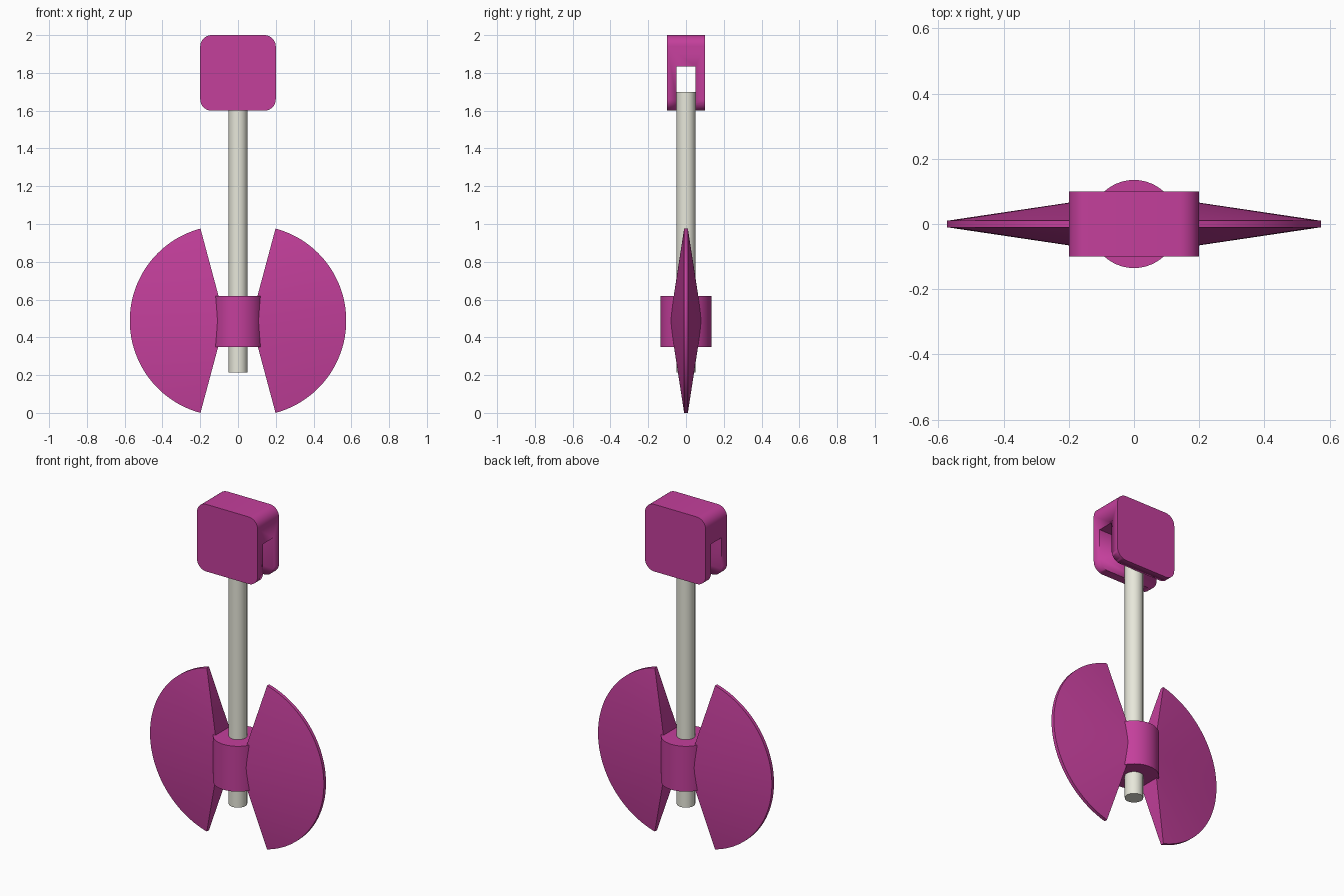
import bpy, bmesh, math
from mathutils import Matrix

if "Cube" in bpy.data.objects:
    bpy.data.objects.remove(bpy.data.objects["Cube"])


def material(name, color):
    m = bpy.data.materials.new(name)
    m.diffuse_color = color
    m.use_nodes = True
    m.node_tree.nodes["Principled BSDF"].inputs["Base Color"].default_value = m.diffuse_color
    return m


MAGENTA = material("magenta", (0.55, 0.05, 0.33, 1))
IVORY = material("ivory", (0.80, 0.80, 0.70, 1))


def finish(name, bm, mat):
    bmesh.ops.recalc_face_normals(bm, faces=bm.faces)
    me = bpy.data.meshes.new(name)
    bm.to_mesh(me)
    bm.free()
    ob = bpy.data.objects.new(name, me)
    bpy.context.collection.objects.link(ob)
    me.materials.append(mat)
    bpy.ops.object.select_all(action='DESELECT')
    ob.select_set(True)
    bpy.context.view_layer.objects.active = ob
    bpy.ops.object.shade_smooth_by_angle(angle=math.radians(30))
    return ob


def cylinder(name, r, z0, z1, mat, segments=48):
    bm = bmesh.new()
    bmesh.ops.create_cone(bm, cap_ends=True, segments=segments, radius1=r, radius2=r,
                          depth=z1 - z0, matrix=Matrix.Translation((0, 0, (z0 + z1) / 2)))
    return finish(name, bm, mat)


# Top block: rounded square extruded front to back
HALF, R, ZC = 0.2, 0.06, 1.8
bm = bmesh.new()
outline = []
for k in range(4):
    a0 = k * math.pi / 2
    sx, sz = ((1, 1), (-1, 1), (-1, -1), (1, -1))[k]
    for i in range(9):
        a = a0 + i / 8 * math.pi / 2
        outline.append(bm.verts.new((sx * (HALF - R) + R * math.cos(a), -0.1,
                                     ZC + sz * (HALF - R) + R * math.sin(a))))
face = bm.faces.new(outline)
ext = bmesh.ops.extrude_face_region(bm, geom=[face], use_keep_orig=True)
bmesh.ops.translate(bm, vec=(0, 0.2, 0),
                    verts=[v for v in ext["geom"] if isinstance(v, bmesh.types.BMVert)])
block = finish("top_block", bm, MAGENTA)

# Slot cut through the underside of the block
bm = bmesh.new()
bmesh.ops.create_cube(bm, size=1, matrix=Matrix.Translation((0, 0, 1.6675))
                      @ Matrix.Diagonal((1, 0.1, 0.335, 1)))
cutter = finish("slot_cutter", bm, MAGENTA)
cutter.hide_render = True
cutter.hide_set(True)
cut = block.modifiers.new("slot", 'BOOLEAN')
cut.operation = 'DIFFERENCE'
cut.solver = 'EXACT'
cut.object = cutter
bpy.context.view_layer.objects.active = block
bpy.ops.object.modifier_apply(modifier=cut.name)
bpy.data.objects.remove(cutter)

# Shaft and hub
cylinder("shaft", 0.05, 0.215, 1.70, IVORY)
cylinder("hub", 0.135, 0.35, 0.62, MAGENTA, 64)


# Blades: 150 degree sectors, thick at the apex and thin at the rim
def blade(name, side):
    cx, cz, r, n = 0.068, 0.488, 0.505, 60
    thick, thin = 0.085, 0.01
    bm = bmesh.new()
    apex = [bm.verts.new((side * cx, y, cz)) for y in (-thick, thick)]
    rim = []
    for i in range(n + 1):
        a = math.radians(-75 + 150 * i / n)
        x, z = side * (cx + r * math.cos(a)), cz + r * math.sin(a)
        rim.append([bm.verts.new((x, y, z)) for y in (-thin, thin)])
    for p, q in zip(rim, rim[1:]):
        bm.faces.new((apex[0], p[0], q[0]))
        bm.faces.new((apex[1], q[1], p[1]))
        bm.faces.new((p[0], p[1], q[1], q[0]))
    for e in (rim[0], rim[-1]):
        bm.faces.new((apex[0], apex[1], e[1], e[0]))
    return finish(name, bm, MAGENTA)


blade("blade_right", 1)
blade("blade_left", -1)
